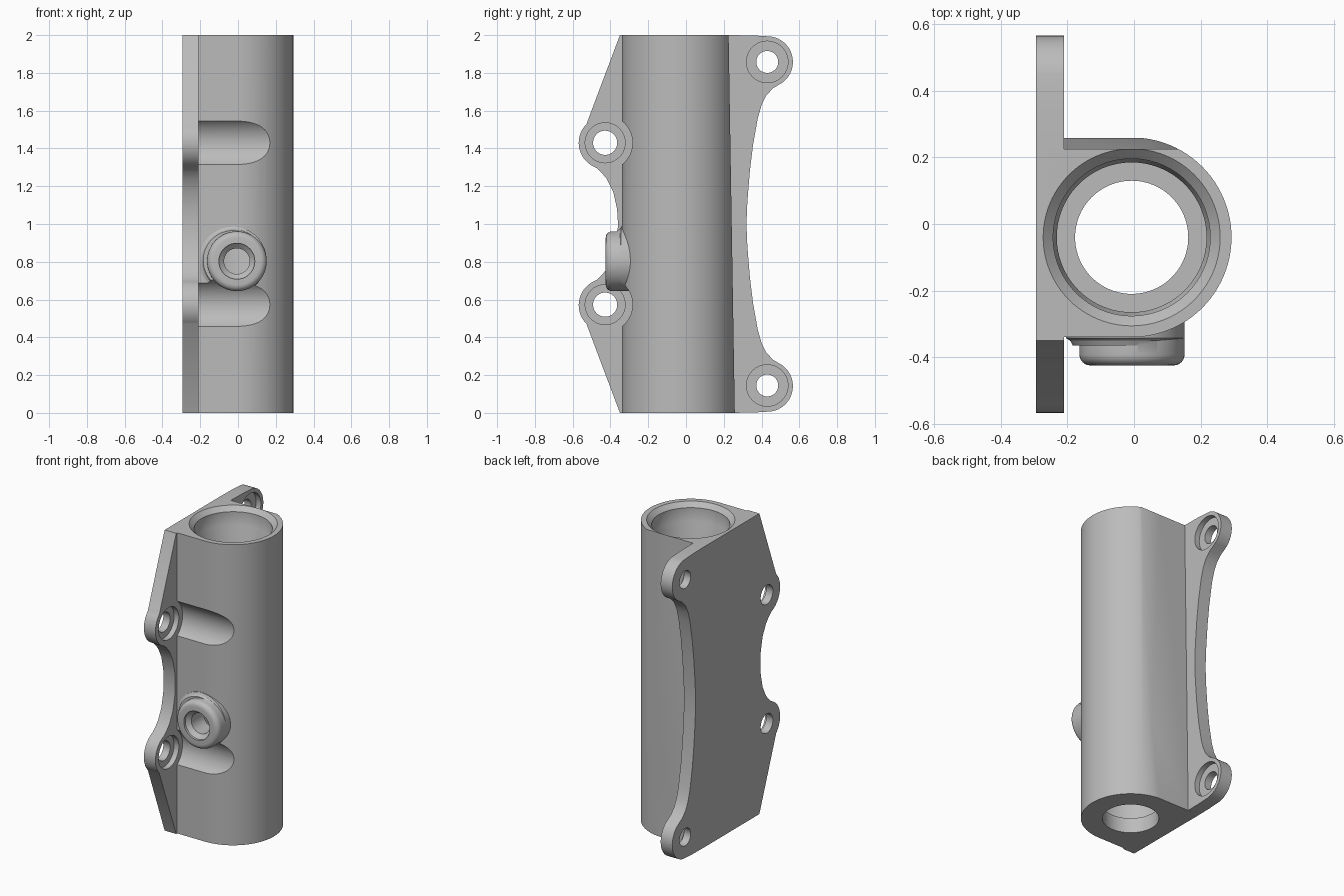
import bpy, bmesh
from math import sin, cos, pi, radians
from mathutils import Matrix, Vector

if "Cube" in bpy.data.objects:
    bpy.data.objects.remove(bpy.data.objects["Cube"])

ALONG_Z = Matrix.Identity(3)
ALONG_X = Matrix(((0, 0, 1), (1, 0, 0), (0, 1, 0)))   # profile lies in y, z
ALONG_FRONT = Matrix.Rotation(pi / 2, 3, 'X')         # height points to -y


def finish(bm, name, axes, origin):
    bm.transform(axes.to_4x4())
    bmesh.ops.translate(bm, verts=bm.verts, vec=Vector(origin))
    bmesh.ops.recalc_face_normals(bm, faces=bm.faces)
    mesh = bpy.data.meshes.new(name)
    bm.to_mesh(mesh)
    bm.free()
    ob = bpy.data.objects.new(name, mesh)
    bpy.context.collection.objects.link(ob)
    return ob


def prism(name, outline, low, high, axes):
    bm = bmesh.new()
    face = bm.faces.new([bm.verts.new((a, b, low)) for a, b in outline])
    ext = bmesh.ops.extrude_face_region(bm, geom=[face])
    moved = [v for v in ext["geom"] if isinstance(v, bmesh.types.BMVert)]
    bmesh.ops.translate(bm, verts=moved, vec=(0, 0, high - low))
    return finish(bm, name, axes, (0, 0, 0))


def lathe(name, profile, axes, origin, n=64):
    bm = bmesh.new()
    rings = [[bm.verts.new((r * cos(2 * pi * i / n), r * sin(2 * pi * i / n), h))
              for i in range(n)] for r, h in profile]
    for a, b in zip(rings, rings[1:]):
        for i in range(n):
            j = (i + 1) % n
            bm.faces.new((a[i], a[j], b[j], b[i]))
    bm.faces.new(rings[0])
    bm.faces.new(rings[-1])
    return finish(bm, name, axes, origin)


def combine(target, tool, operation):
    mod = target.modifiers.new("combine", 'BOOLEAN')
    mod.operation, mod.solver, mod.object = operation, 'EXACT', tool
    bpy.context.view_layer.objects.active = target
    bpy.ops.object.modifier_apply(modifier=mod.name)
    bpy.data.objects.remove(tool)


def arc(cx, cy, r, start, end, n):
    angles = [radians(start + (end - start) * i / n) for i in range(n + 1)]
    return [(cx + r * cos(a), cy + r * sin(a)) for a in angles]


# Main tube with a squared side that meets the plate
CX, CY, R = -0.007, -0.04, 0.3
section = arc(CX, CY, R, -90, 90, 48) + [(-0.25, CY + R), (-0.25, CY - R)]
housing = prism("clamp_housing", section, 0, 2, ALONG_Z)

# Drafted back wall
draft = prism("draft_cutter", [(0.26, -0.1), (0.6, -0.1), (0.6, 2.1), (0.224, 2.1)],
              -1, 1, ALONG_X)
combine(housing, draft, 'DIFFERENCE')

# Soft flare at the foot of the port boss
flare = lathe("boss_flare", [(0.178, 0.29), (0.178, 0.343), (0.165, 0.35), (0.157, 0.365)],
              ALONG_FRONT, (-0.027, 0, 0.808))
combine(housing, flare, 'UNION')

# Screwdriver grooves in front of the front lugs
FRONT_LUG, BACK_LUG = (-0.428, 1.43), (0.43, 1.858)
for z in (FRONT_LUG[1], 2.003 - FRONT_LUG[1]):
    groove = lathe("groove_cutter", [(0.145, 0), (0.145, 0.8)], ALONG_X,
                   (-0.21, FRONT_LUG[0], z))
    combine(housing, groove, 'DIFFERENCE')

# Mounting plate, upper half outline mirrored to the lower half
upper = [(-0.36, 1.0), (-0.365, 1.08), (-0.385, 1.17), (-0.42, 1.24), (-0.45, 1.275)]
upper += arc(*FRONT_LUG, 0.14, 250, 135, 20)
upper += [(-0.35, 2), (0.24, 2), (0.36, 1.998)]
upper += arc(*BACK_LUG, 0.136, 82, -52, 24)
upper += [(0.46, 1.718), (0.425, 1.68), (0.4, 1.63), (0.38, 1.56), (0.355, 1.42),
          (0.338, 1.28), (0.325, 1.12), (0.32, 1.0)]
lower = [(y, 2 - z) for y, z in reversed(upper[1:-1])]
plate = prism("mounting_plate", upper + lower, -0.295, -0.21, ALONG_X)
combine(housing, plate, 'UNION')

# Port boss with a rounded rim
PORT = (-0.006, 0, 0.803)
rim = [(0.125 + 0.033 * cos(a), 0.392 + 0.033 * sin(a))
       for a in [i * pi / 12 for i in range(7)]]
boss = lathe("port_boss", [(0.158, 0.24)] + rim, ALONG_FRONT, PORT)
combine(housing, boss, 'UNION')

# Stepped bore
bore = lathe("bore_cutter", [(0.17, -0.1), (0.17, 0.1), (0.225, 0.1), (0.225, 1.86),
                             (0.236, 1.88), (0.236, 1.97), (0.266, 2.0), (0.266, 2.1)],
             ALONG_Z, (CX, CY, 0), 96)
combine(housing, bore, 'DIFFERENCE')

# Port hole with a countersink
port = lathe("port_cutter", [(0.068, 0.1), (0.068, 0.385), (0.095, 0.41), (0.095, 0.5)],
             ALONG_FRONT, PORT, 48)
combine(housing, port, 'DIFFERENCE')

# Counterbored screw holes
for (y, z), hole, bore_r in ((FRONT_LUG, 0.064, 0.106), (BACK_LUG, 0.058, 0.11)):
    for height in (z, 2.003 - z):
        screw = lathe("screw_cutter", [(hole, -0.1), (hole, 0.05), (bore_r, 0.05),
                                       (bore_r, 0.1)], ALONG_X, (-0.295, y, height), 48)
        combine(housing, screw, 'DIFFERENCE')

# Grey metal and smooth shading
grey = bpy.data.materials.new("grey_metal")
grey.use_nodes = True
colour = (0.5, 0.5, 0.5, 1)
grey.diffuse_color = colour
grey.node_tree.nodes["Principled BSDF"].inputs["Base Color"].default_value = colour
housing.data.materials.clear()
housing.data.materials.append(grey)
for face in housing.data.polygons:
    face.material_index = 0
bpy.ops.object.select_all(action='DESELECT')
housing.select_set(True)
bpy.context.view_layer.objects.active = housing
bpy.ops.object.shade_smooth_by_angle(angle=radians(30))
